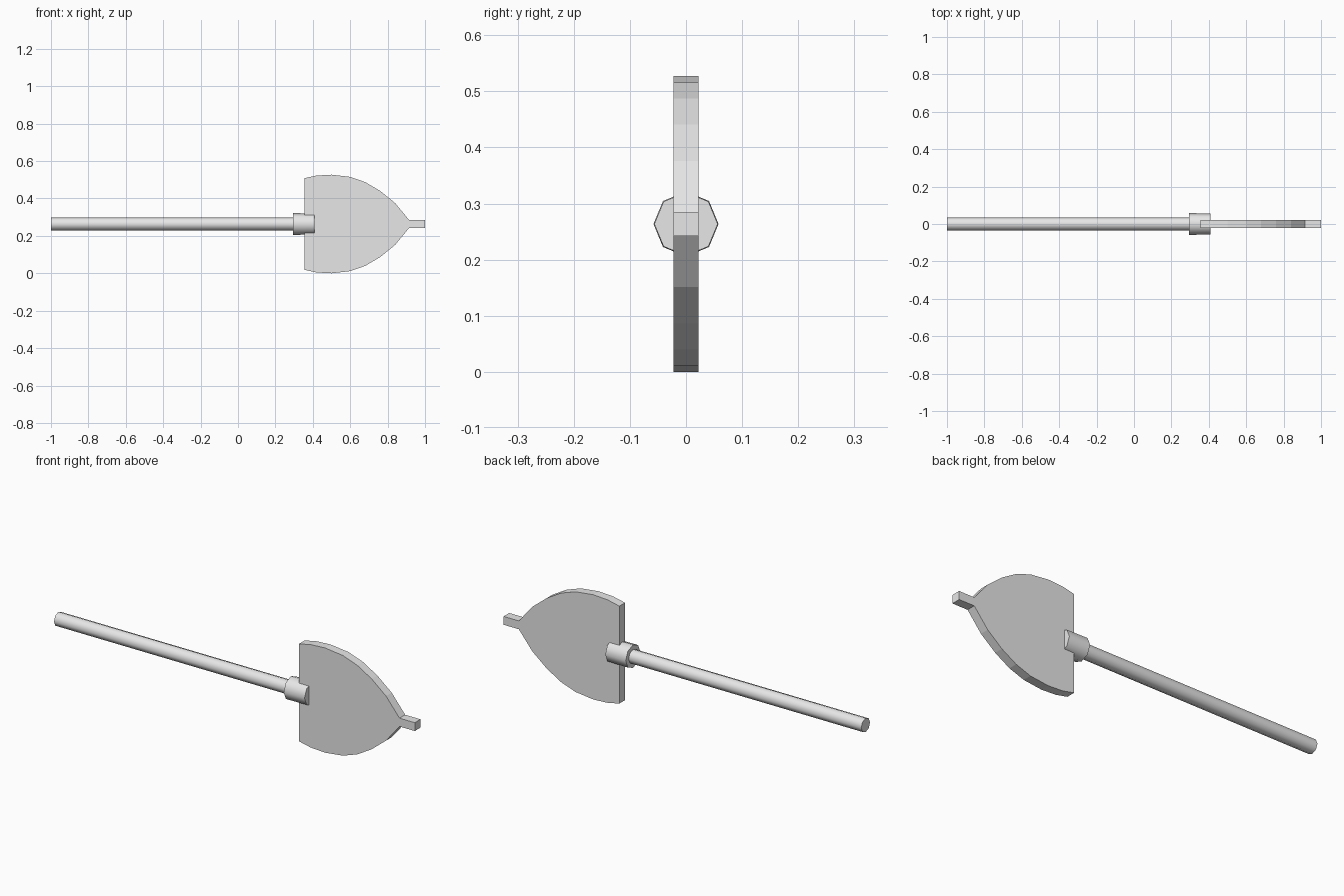
import bpy, bmesh, math
from mathutils import Matrix

if "Cube" in bpy.data.objects:
    bpy.data.objects.remove(bpy.data.objects["Cube"])

ZC = 0.2635  # height of the long axis

grey = bpy.data.materials.new("light_grey")
grey.diffuse_color = (0.8, 0.8, 0.8, 1)
grey.use_nodes = True
grey.node_tree.nodes["Principled BSDF"].inputs["Base Color"].default_value = grey.diffuse_color


def finish(name, bm):
    bmesh.ops.recalc_face_normals(bm, faces=bm.faces)
    mesh = bpy.data.meshes.new(name)
    bm.to_mesh(mesh)
    bm.free()
    mesh.materials.append(grey)
    obj = bpy.data.objects.new(name, mesh)
    bpy.context.collection.objects.link(obj)
    return obj


def rod(name, x0, x1, r0, r1, sides=8):
    """Capped, smooth-sided cylinder lying along x."""
    bm = bmesh.new()
    place = Matrix.Translation(((x0 + x1) / 2, 0, ZC)) @ Matrix.Rotation(math.pi / 2, 4, 'Y')
    bmesh.ops.create_cone(bm, cap_ends=True, segments=sides, radius1=r0, radius2=r1,
                          depth=x1 - x0, matrix=place)
    obj = finish(name, bm)
    bpy.ops.object.select_all(action='DESELECT')
    obj.select_set(True)
    bpy.context.view_layer.objects.active = obj
    bpy.ops.object.shade_smooth_by_angle(angle=math.radians(50))


# Shaft and the socket that grips the blade
rod("shaft", -1.0, 0.32, 0.035, 0.035)
rod("socket", 0.295, 0.41, 0.058, 0.0565)

# Blade: half outline mirrored about the axis, then thickened
half = [(0.355, 0.245), (0.42, 0.259), (0.50, 0.2635), (0.60, 0.252), (0.68, 0.224),
        (0.76, 0.177), (0.84, 0.112), (0.915, 0.021), (1.0, 0.021)]
outline = half + [(x, -h) for x, h in reversed(half)]
bm = bmesh.new()
face = bm.faces.new([bm.verts.new((x, -0.0225, ZC + h)) for x, h in outline])
new = bmesh.ops.extrude_face_region(bm, geom=[face])["geom"]
bmesh.ops.translate(bm, vec=(0, 0.045, 0),
                    verts=[v for v in new if isinstance(v, bmesh.types.BMVert)])
finish("blade", bm)
